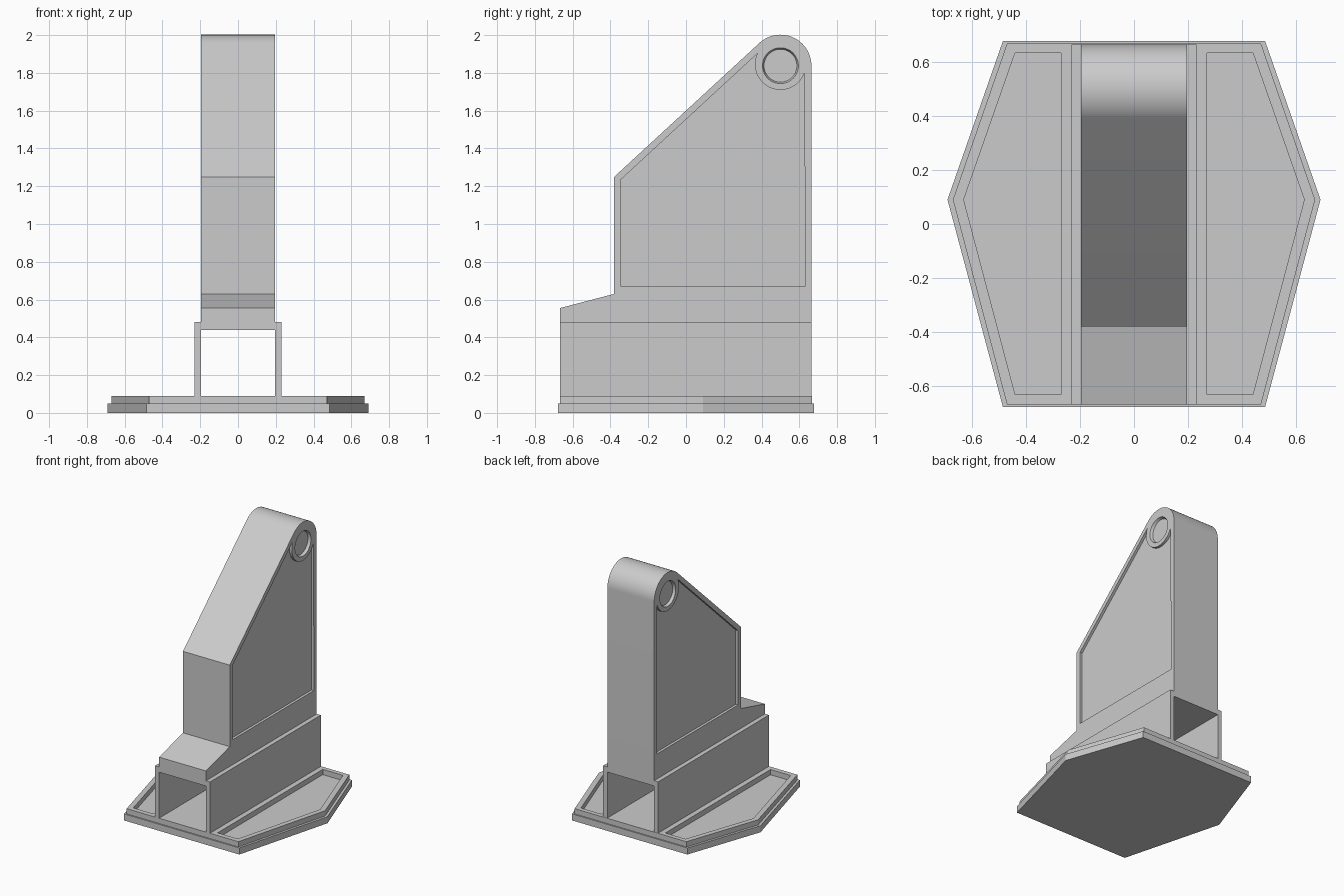
import bpy, bmesh
from math import cos, sin, radians

if "Cube" in bpy.data.objects:
    bpy.data.objects.remove(bpy.data.objects["Cube"])


def prism(name, pts, lo, hi, axis='Z', pts_hi=None):
    """Extrude a 2D profile from lo to hi along Z (x,y points) or X (y,z points)."""
    def place(p, h):
        return (p[0], p[1], h) if axis == 'Z' else (h, p[0], p[1])
    bm = bmesh.new()
    a = [bm.verts.new(place(p, lo)) for p in pts]
    b = [bm.verts.new(place(p, hi)) for p in (pts_hi or pts)]
    bm.faces.new(a)
    bm.faces.new(b)
    n = len(pts)
    for i in range(n):
        j = (i + 1) % n
        bm.faces.new((a[i], a[j], b[j], b[i]))
    bmesh.ops.recalc_face_normals(bm, faces=bm.faces)
    mesh = bpy.data.meshes.new(name)
    bm.to_mesh(mesh)
    bm.free()
    ob = bpy.data.objects.new(name, mesh)
    bpy.context.collection.objects.link(ob)
    return ob


def cut(target, cutter):
    cutter.hide_render = True
    mod = target.modifiers.new("cut", 'BOOLEAN')
    mod.operation = 'DIFFERENCE'
    mod.solver = 'EXACT'
    mod.object = cutter
    bpy.context.view_layer.objects.active = target
    bpy.ops.object.modifier_apply(modifier=mod.name)
    bpy.data.objects.remove(cutter)


def arc(cy, cz, r, start, end, n):
    angles = [radians(start + (end - start) * i / n) for i in range(n + 1)]
    return [(cy + r * cos(t), cz + r * sin(t)) for t in angles]


def hexagon(x, y, tip):
    return [(-x, -y), (x, -y), (tip, 0.09), (x, y), (-x, y), (-tip, 0.09)]


# Two-step base, the upper plate with a tray on each side
prism("base_plate", hexagon(0.485, 0.677, 0.69), 0, 0.05)
tray = prism("base_tray", hexagon(0.47, 0.667, 0.67), 0.05, 0.09)
for s in (-1, 1):
    pocket = [(0.27, -0.63), (0.44, -0.63), (0.63, 0.09), (0.44, 0.633), (0.27, 0.633)]
    cut(tray, prism("tray_cutter", [(s * x, y) for x, y in pocket], 0.03, 0.12))

# Side walls of the open channel
for s, side in ((-1, "left"), (1, "right")):
    prism("channel_wall_" + side, [(-0.667, 0.09), (0.665, 0.09), (0.665, 0.48), (-0.667, 0.48)],
          s * 0.197, s * 0.231, 'X')

# Upright body with a rounded top
W, CY, CZ = 0.197, 0.5, 1.838
profile = [(-0.667, 0.44), (0.665, 0.44)] + arc(CY, CZ, 0.164, 0, 132.7, 32)
profile += [(-0.38, 1.25), (-0.38, 0.63), (-0.667, 0.555)]
body = prism("upright_body", profile, -W, W, 'X')

# Sunken side panels, curving round the pivot, and pivot recesses
panel = [(-0.345, 0.67), (0.63, 0.67)] + arc(CY, CZ + 0.007, 0.135, 341, 155, 32) + [(-0.345, 1.235)]
ring_in = arc(CY, CZ, 0.087, 0, 352.5, 47)
ring_out = arc(CY, CZ, 0.103, 0, 352.5, 47)
for s in (-1, 1):
    cut(body, prism("panel_cutter", panel, s * (W - 0.02), s * (W + 0.05), 'X'))
    cut(body, prism("pivot_cutter", ring_in, s * (W - 0.02), s * (W + 0.02), 'X', ring_out))

bpy.ops.object.select_all(action='DESELECT')
body.select_set(True)
bpy.context.view_layer.objects.active = body
bpy.ops.object.shade_smooth_by_angle(angle=radians(25))
